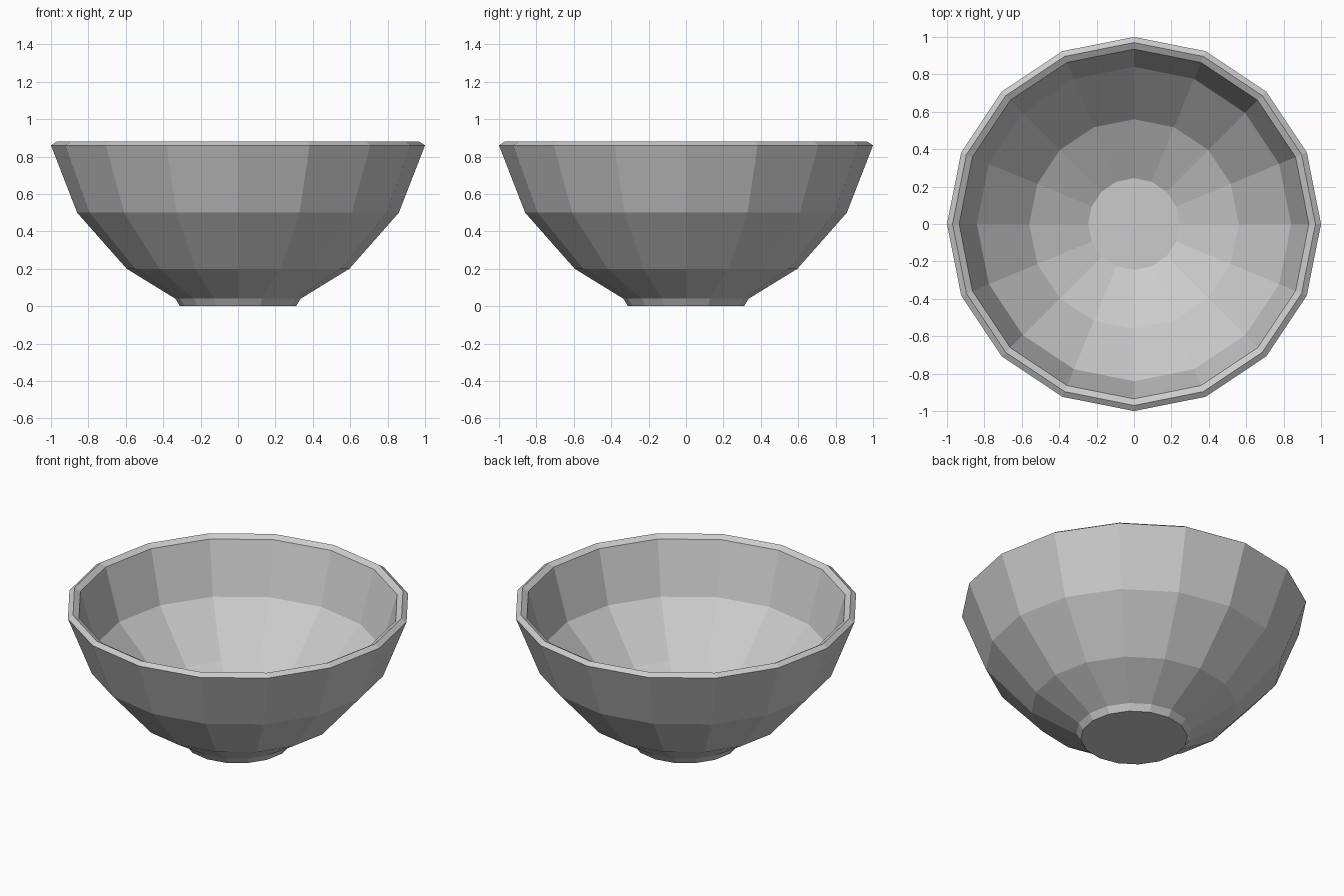
import bpy, bmesh
from math import cos, sin, tau

if "Cube" in bpy.data.objects:
    bpy.data.objects.remove(bpy.data.objects["Cube"])

SIDES = 16

# Bowl profile (radius, height): foot, outer wall, rim peak, inner wall, floor
profile = [(0.31, 0), (0.335, 0.04), (0.595, 0.20), (0.86, 0.50), (1.0, 0.86),
           (0.97, 0.88), (0.935, 0.86), (0.84, 0.535), (0.56, 0.25), (0.245, 0.09)]

bm = bmesh.new()
rings = [[bm.verts.new((r * cos(tau * i / SIDES), r * sin(tau * i / SIDES), z))
          for i in range(SIDES)] for r, z in profile]

# Walls between neighbouring rings
for a, b in zip(rings, rings[1:]):
    for i in range(SIDES):
        j = (i + 1) % SIDES
        bm.faces.new((a[i], a[j], b[j], b[i]))

# Underside of the foot and inside floor
bm.faces.new(rings[0][::-1])
bm.faces.new(rings[-1])
bmesh.ops.recalc_face_normals(bm, faces=bm.faces)

mesh = bpy.data.meshes.new("bowl")
bm.to_mesh(mesh)
bm.free()
bpy.context.collection.objects.link(bpy.data.objects.new("bowl", mesh))
